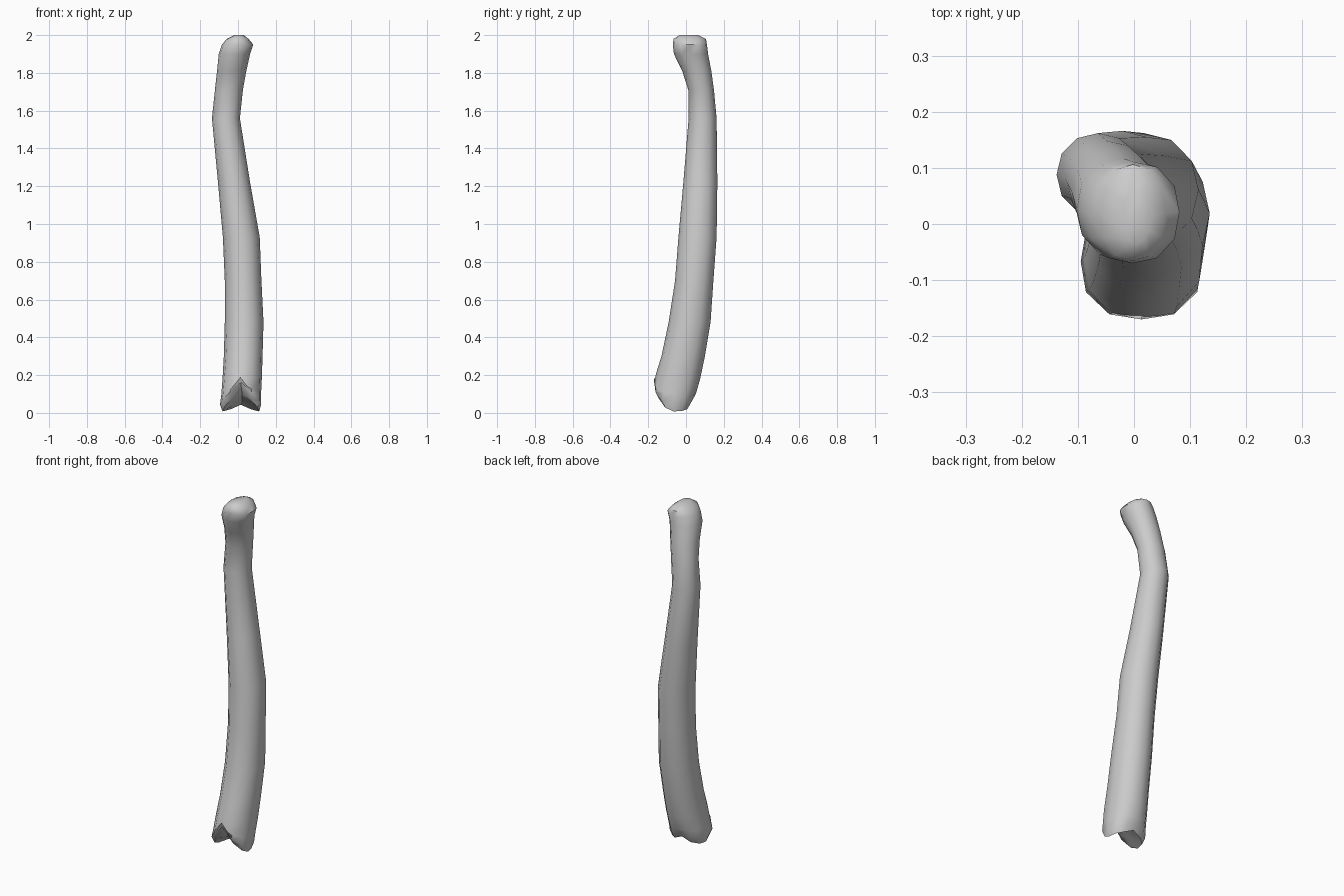
import bpy, bmesh, math

if "Cube" in bpy.data.objects:
    bpy.data.objects.remove(bpy.data.objects["Cube"])

SIDES = 12

# Cross-sections of the limb: z, x min, x max, y min, y max, squareness
SECTIONS = [
    (0.10, -0.088, 0.122, -0.168, 0.052, 2.5),
    (0.18, -0.082, 0.126, -0.158, 0.075, 2.4),
    (0.30, -0.075, 0.130, -0.130, 0.100, 2.2),
    (0.48, -0.070, 0.135, -0.092, 0.130, 2.1),
    (0.70, -0.070, 0.124, -0.058, 0.145, 2.1),
    (0.93, -0.080, 0.115, -0.040, 0.162, 2.1),
    (1.22, -0.106, 0.064, -0.014, 0.166, 2.1),
    (1.56, -0.138, 0.010, 0.014, 0.162, 2.1),
    (1.71, -0.122, 0.026, 0.012, 0.148, 2.1),
    (1.81, -0.111, 0.044, -0.020, 0.134, 2.1),
    (1.90, -0.102, 0.064, -0.064, 0.117, 2.2),
    (1.95, -0.085, 0.081, -0.070, 0.111, 2.3),
    (1.98, -0.060, 0.056, -0.066, 0.106, 2.3),
    (2.00, -0.020, 0.030, -0.035, 0.065, 2.0),
]


def ring(bm, x0, x1, y0, y1, power, height):
    """Rounded-square loop; height(c, s) gives z around the loop."""
    verts = []
    for i in range(SIDES):
        a = 2 * math.pi * i / SIDES
        c, s = math.cos(a), math.sin(a)
        r = (abs(c) ** power + abs(s) ** power) ** (-1 / power)
        x = (x0 + x1) / 2 + (x1 - x0) / 2 * c * r
        y = (y0 + y1) / 2 + (y1 - y0) / 2 * s * r
        verts.append(bm.verts.new((x, y, height(c, s))))
    return verts


def rim_height(c, s):
    # two low lobes at the sides, a tall notch in front, a shallow one behind
    middle = (1 - abs(c)) ** 1.5
    return 0.008 + (0.115 if s < 0 else 0.035) * middle + 0.03 * max(0, -s)


bm = bmesh.new()

# Notched lower end, from the hollow outwards
rings = [
    ring(bm, -0.030, 0.075, -0.120, -0.010, 2, lambda c, s: 0.075 - 0.03 * abs(c) - 0.02 * s),
    ring(bm, -0.082, 0.112, -0.150, 0.015, 2.5, rim_height),
    ring(bm, -0.095, 0.122, -0.170, 0.036, 2.5, lambda c, s: rim_height(c, s) + 0.035),
]

# Curved shaft and rounded head
for z, x0, x1, y0, y1, p in SECTIONS:
    lift = 0.06 if z < 0.15 else 0.03 if z < 0.2 else 0
    rings.append(ring(bm, x0, x1, y0, y1, p,
                      lambda c, s: z + lift * max(0, -s) * (1 - abs(c))))

for low, high in zip(rings, rings[1:]):
    for i in range(SIDES):
        j = (i + 1) % SIDES
        bm.faces.new((low[i], low[j], high[j], high[i]))

# Close both ends
bm.faces.new(rings[-1])
centre = bm.verts.new((0.022, -0.06, 0.08))
for i in range(SIDES):
    bm.faces.new((rings[0][(i + 1) % SIDES], rings[0][i], centre))

bmesh.ops.recalc_face_normals(bm, faces=bm.faces)
mesh = bpy.data.meshes.new("limb_bone")
bm.to_mesh(mesh)
bm.free()
bone = bpy.data.objects.new("limb_bone", mesh)
bpy.context.collection.objects.link(bone)

# Smooth shading with sharp edges kept
bpy.context.view_layer.objects.active = bone
bone.select_set(True)
bpy.ops.object.shade_smooth_by_angle(angle=math.radians(50))
